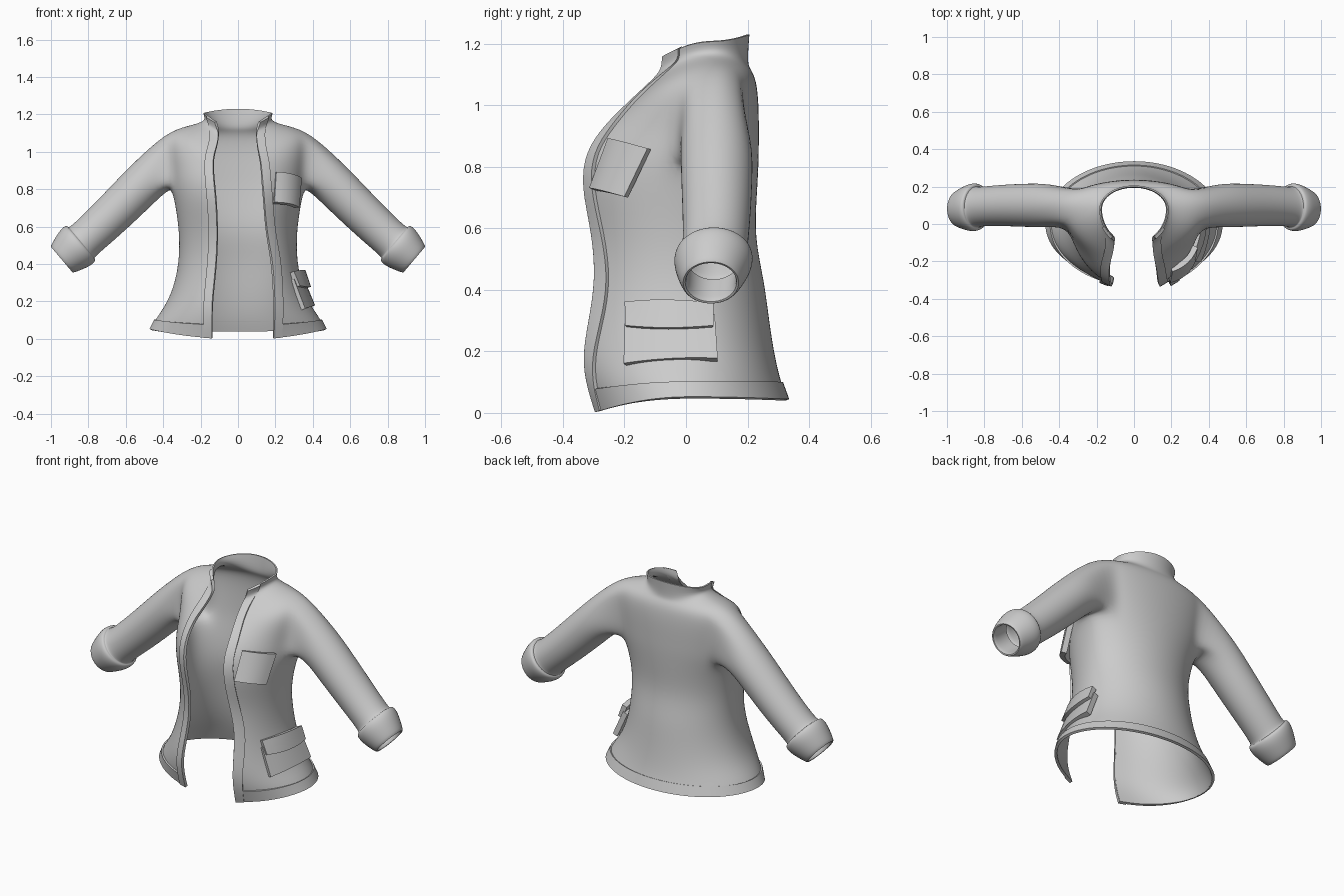
import bpy, bmesh, math
from mathutils import Vector

if "Cube" in bpy.data.objects:
    bpy.data.objects.remove(bpy.data.objects["Cube"])

cloth = bpy.data.materials.new("grey cloth")
cloth.diffuse_color = (0.6, 0.6, 0.6, 1)
cloth.use_nodes = True
cloth.node_tree.nodes["Principled BSDF"].inputs["Base Color"].default_value = cloth.diffuse_color

# Body sections: half width, side y, front y, back y, left gap, right gap, z front, z side, z back
ROWS = [
    (.468, .00, -.282, .328, .140, .190, .005, .050, .042),
    (.440, .00, -.308, .305, .140, .195, .085, .105, .105),
    (.378, .00, -.324, .285, .140, .195, .180, .190, .190),
    (.335, .00, -.302, .268, .128, .190, .300, .300, .300),
    (.312, .00, -.280, .252, .115, .180, .430, .430, .430),
    (.312, .00, -.290, .220, .110, .150, .580, .570, .570),
    (.332, .02, -.328, .228, .118, .140, .740, .710, .710),
    (.355, .06, -.312, .234, .130, .130, .850, .815, .820),
    (.362, .08, -.252, .234, .135, .125, .930, .900, .900),
    (.380, .09, -.200, .234, .130, .115, .982, 1.00, 1.00),
    (.385, .10, -.150, .226, .115, .105, 1.03, 1.100, 1.08),
    (.270, .09, -.095, .208, .105, .100, 1.08, 1.136, 1.115),
    (.165, .08, -.065, .195, .105, .100, 1.115, 1.160, 1.135),
    (.183, .08, -.065, .203, .120, .115, 1.162, 1.208, 1.230),
]
HALF = 12                       # columns from one front edge to the back centre


def start_angle(r, s, inset=0.0):
    return math.asin(((r[4] if s < 0 else r[5]) + inset) / r[0])


def on_body(r, s, a, out=0.0):
    """Point on a body section at angle a from the front, pushed outwards."""
    w, yc, yf, yb, _, _, zf, zs, zb = r
    c, c0 = math.cos(a), math.cos(start_angle(r, s))
    if c > 0:
        y, z = yc + (yf - yc) * c / c0, zs + (zf - zs) * (c / c0) ** 2
    else:
        y, z = yc - (yb - yc) * c, zs + (zb - zs) * c * c
    return Vector((s * (w * math.sin(a) + out * math.sin(a)), y - out * c, z))


def ring_point(r, j, out=0.0):
    s, t = (-1, j / HALF) if j <= HALF else (1, (2 * HALF - j) / HALF)
    a0 = start_angle(r, s)
    return on_body(r, s, a0 + t * (math.pi - a0), out)


def finish(name, bm, thickness, offset=0, levels=2):
    bmesh.ops.recalc_face_normals(bm, faces=bm.faces)
    me = bpy.data.meshes.new(name)
    bm.to_mesh(me)
    bm.free()
    me.materials.append(cloth)
    ob = bpy.data.objects.new(name, me)
    bpy.context.collection.objects.link(ob)
    if levels:
        sub = ob.modifiers.new("smooth", 'SUBSURF')
        sub.levels = sub.render_levels = levels
        sub.boundary_smooth = 'PRESERVE_CORNERS'
    sol = ob.modifiers.new("thickness", 'SOLIDIFY')
    sol.thickness, sol.offset = thickness, offset
    bpy.context.view_layer.objects.active = ob
    bpy.ops.object.select_all(action='DESELECT')
    ob.select_set(True)
    for m in list(ob.modifiers):
        bpy.ops.object.modifier_apply(modifier=m.name)
    bpy.ops.object.shade_smooth_by_angle(angle=math.radians(40))


def grid(bm, points, skip=lambda i, j: False):
    """Quads over a table of points; returns the vertex table."""
    v = [[bm.verts.new(p) for p in row] for row in points]
    for i in range(len(v) - 1):
        for j in range(len(v[0]) - 1):
            if not skip(i, j):
                bm.faces.new((v[i][j], v[i][j + 1], v[i + 1][j + 1], v[i + 1][j]))
    return v


# Body with two armholes, continued into sleeves and turned-up cuffs
def armhole(i, j):
    return 7 <= i < 10 and (4 <= j < 8 or 16 <= j < 20)


SLEEVE = [  # x, z, radius
    (.465, .872, .115), (.575, .762, .113), (.69, .648, .108), (.79, .555, .103),
    (.846, .506, .103), (.836, .516, .122), (.862, .493, .127), (.90, .46, .113),
    (.945, .421, .091), (.938, .427, .083), (.86, .495, .087),
]
bm = bmesh.new()
v = grid(bm, [[ring_point(r, j) for j in range(2 * HALF + 1)] for r in ROWS], armhole)
for s in (-1, 1):
    col = (lambda t: t) if s < 0 else (lambda t: 2 * HALF - t)
    loop = [v[7][col(t)] for t in range(4, 9)] + [v[8][col(8)], v[9][col(8)]]
    loop += [v[10][col(t)] for t in range(8, 3, -1)] + [v[9][col(4)], v[8][col(4)]]
    n = len(loop)
    for x, z, rad in SLEEVE:
        ring = []
        yc = .10 - .02 * max(0, (x - .75) / .2)
        for i in range(n):
            th = -math.pi / 2 + (i - 2) * math.tau / n
            up = rad * math.sin(th)
            ring.append(bm.verts.new((s * (x + .645 * up), yc + rad * 1.02 * math.cos(th), z + .764 * up)))
        for i in range(n):
            k = (i + 1) % n
            bm.faces.new((loop[i], loop[k], ring[k], ring[i]))
        loop = ring
bmesh.ops.delete(bm, geom=[x for x in bm.verts if not x.link_faces], context='VERTS')
finish("jacket_body", bm, .008)

# Raised trims along both front edges
for s, side in ((-1, "left"), (1, "right")):
    bm = bmesh.new()
    grid(bm, [[on_body(r, s, start_angle(r, s, k), .006)
               for k in (-.004, .012, .028, .04)] for r in ROWS])
    finish(side + "_front_trim", bm, .016)

# Raised band around the hem
bm = bmesh.new()
low, high = ROWS[0], ROWS[1]
band = [tuple(a + (b - a) * t for a, b in zip(low, high)) for t in (0, .35, .7, .9)]
grid(bm, [[ring_point(r, j, .004) for j in range(2 * HALF + 1)] for r in band])
finish("hem_band", bm, .014)


# Pockets: gently bulged patches between four corners
def pocket(name, corners, bulge, sag=0.0, depth=.03):
    tl, tr, br, bl = (Vector(c) for c in corners)
    normal = (br - tl).cross(tr - bl).normalized()
    if normal.x < 0:
        normal.negate()
    bm = bmesh.new()
    n = 6
    pts = []
    for i in range(n + 1):
        t = i / n
        row = []
        for j in range(n + 1):
            u = j / n
            p = tl.lerp(tr, u).lerp(bl.lerp(br, u), t)
            p += normal * bulge * 4 * u * (1 - u) - Vector((0, 0, sag * t * 4 * u * (1 - u)))
            row.append(p - normal * depth / 2)
        pts.append(row)
    grid(bm, pts)
    finish(name, bm, depth, levels=0)


pocket("breast_pocket", [(.21, -.252, .892), (.338, -.13, .862),
                         (.325, -.205, .705), (.20, -.312, .73)], .022)
pocket("hip_pocket", [(.30, -.195, .32), (.35, .09, .32),
                      (.41, .10, .178), (.36, -.20, .162)], .02)
pocket("hip_pocket_flap", [(.30, -.195, .362), (.358, .085, .358),
                           (.385, .085, .285), (.332, -.195, .285)], .026, .016)
